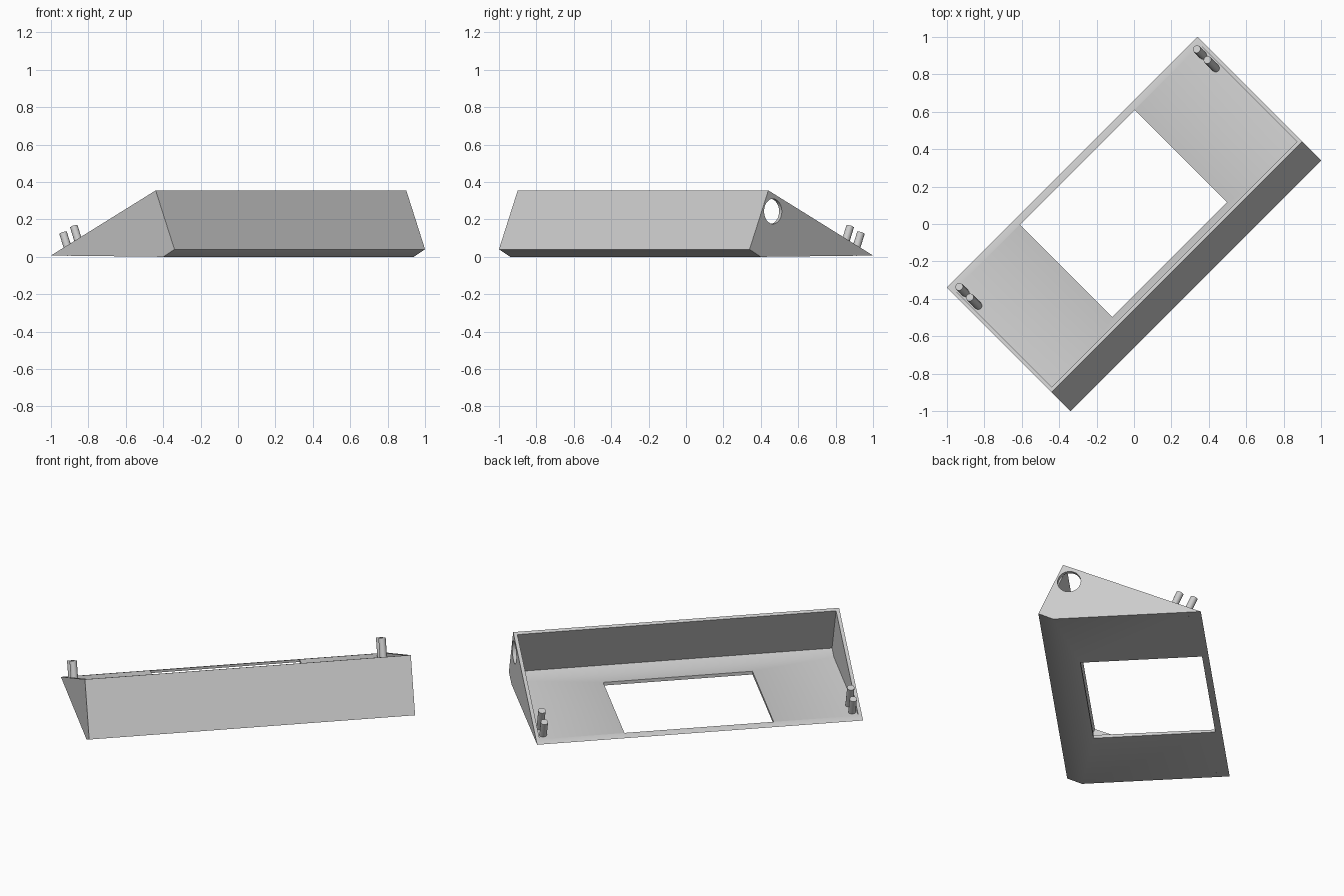
import bpy, bmesh, math
from mathutils import Matrix, Vector

if "Cube" in bpy.data.objects:
    bpy.data.objects.remove(bpy.data.objects["Cube"])

TURN = Matrix.Rotation(math.radians(45), 4, 'Z')   # tray sits diagonally
HALF = 0.9475                                      # half length of the tray
WALL = 0.021

grey = bpy.data.materials.new("light_grey")
grey.diffuse_color = (0.6, 0.6, 0.6, 1)
grey.use_nodes = True
grey.node_tree.nodes["Principled BSDF"].inputs["Base Color"].default_value = grey.diffuse_color


def finish(name, bm):
    bmesh.ops.recalc_face_normals(bm, faces=bm.faces)
    bm.transform(TURN)
    mesh = bpy.data.meshes.new(name)
    bm.to_mesh(mesh)
    bm.free()
    mesh.materials.append(grey)
    ob = bpy.data.objects.new(name, mesh)
    bpy.context.collection.objects.link(ob)
    return ob


def prism(name, profile, half):
    """Extrude a (depth, height) profile along the tray length."""
    bm = bmesh.new()
    face = bm.faces.new([bm.verts.new((-half, v, z)) for v, z in profile])
    ext = bmesh.ops.extrude_face_region(bm, geom=[face])
    moved = [e for e in ext["geom"] if isinstance(e, bmesh.types.BMVert)]
    bmesh.ops.translate(bm, verts=moved, vec=(2 * half, 0, 0))
    return finish(name, bm)


def rod(name, start, end, radius, sides):
    start, end = Vector(start), Vector(end)
    axis = end - start
    place = Matrix.Translation((start + end) / 2) @ axis.to_track_quat('Z', 'Y').to_matrix().to_4x4()
    bm = bmesh.new()
    bmesh.ops.create_cone(bm, cap_ends=True, segments=sides, radius1=radius,
                          radius2=radius, depth=axis.length, matrix=place)
    return finish(name, bm)


def smooth(ob):
    bpy.ops.object.select_all(action='DESELECT')
    ob.select_set(True)
    bpy.context.view_layer.objects.active = ob
    bpy.ops.object.shade_smooth_by_angle(angle=math.radians(30))


# Wedge shaped body
tray = prism("tray", [(0.467, 0.007), (-0.325, 0.355), (-0.467, 0.04), (-0.382, 0.0)], HALF)

# Cutters: hollow inside, floor window, round port in one end wall
cutters = [
    prism("hollow_cutter", [(0.60, 0.0232), (0.60, 0.437), (-0.265, 0.437),
                            (-0.439, 0.050), (-0.378, 0.021)], HALF - WALL),
    prism("window_cutter", [(0.429, -0.1), (0.429, 0.1), (-0.27, 0.1), (-0.27, -0.1)], 0.434),
    rod("port_cutter", (HALF - 0.03, -0.29, 0.243), (HALF + 0.1, -0.29, 0.243), 0.067, 48),
]
bpy.context.view_layer.objects.active = tray
for cutter in cutters:
    mod = tray.modifiers.new(cutter.name, 'BOOLEAN')
    mod.operation = 'DIFFERENCE'
    mod.solver = 'EXACT'
    mod.object = cutter
    bpy.ops.object.modifier_apply(modifier=mod.name)
    bpy.data.objects.remove(cutter)
smooth(tray)

# Two leaning pegs at each back corner, square to the sloped rim
lean = Vector((0, 0.4, 0.917))
for side, label in ((-1, "left"), (1, "right")):
    for i, (v, z) in enumerate(((0.424, 0.127), (0.343, 0.162))):
        top = Vector((side * 0.898, v, z))
        base = top - lean * ((z - 0.014) / lean.z)
        smooth(rod(f"{label}_peg_{i + 1}", base, top, 0.021, 24))
